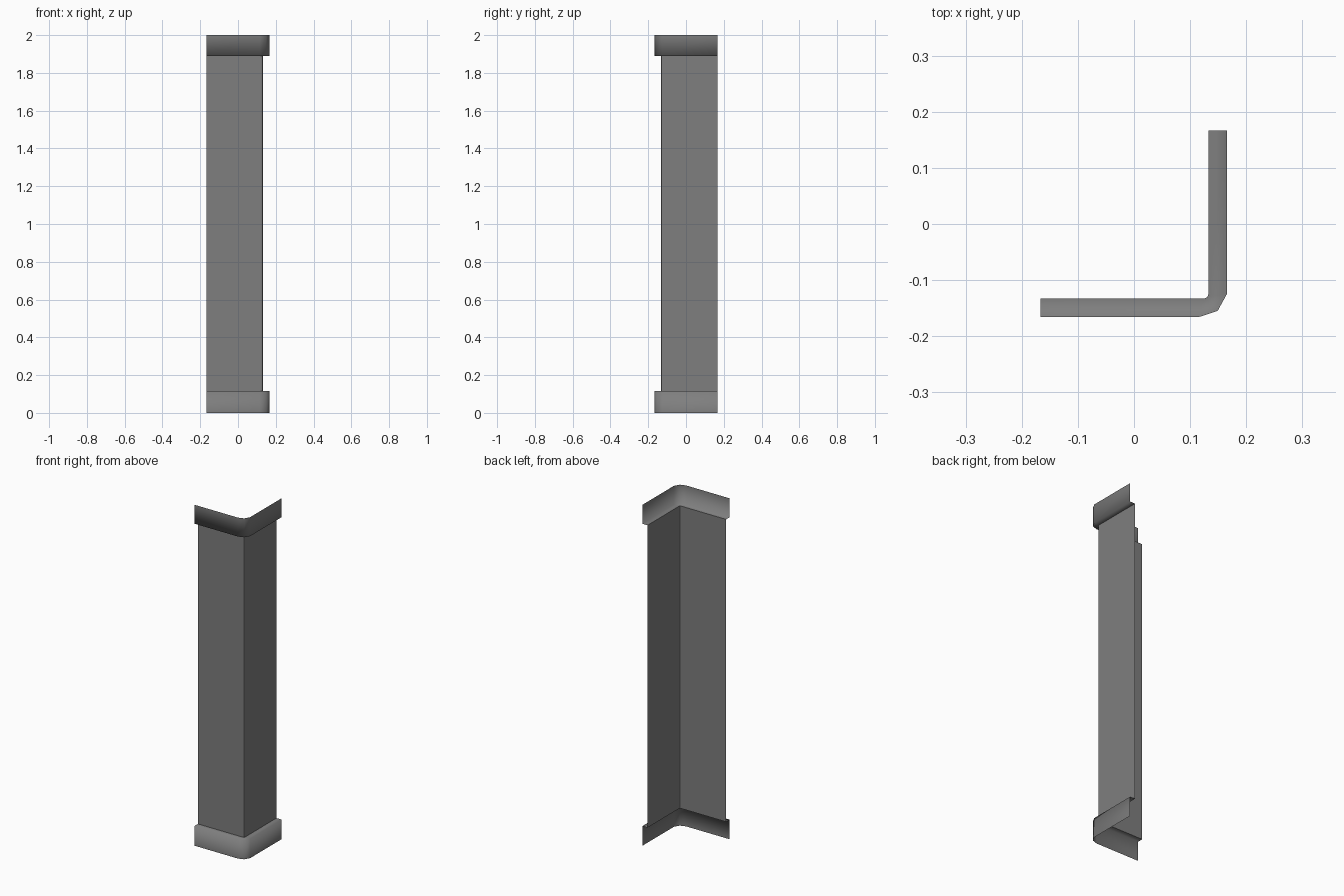
import bpy

cube = bpy.data.objects.get("Cube")
if cube:
    bpy.data.objects.remove(cube, do_unlink=True)

grey = bpy.data.materials.new("mid_grey")
grey.use_nodes = True
GREY = (0.21, 0.21, 0.21, 1)
grey.diffuse_color = GREY
bsdf = next(n for n in grey.node_tree.nodes if n.type == 'BSDF_PRINCIPLED')
bsdf.inputs["Base Color"].default_value = GREY
bsdf.inputs["Roughness"].default_value = 0.8

END, HEIGHT = 0.167, 2.0
LOW, HIGH = 0.115, 1.889

# L-shaped plan paths, from the free front edge round the corner to the back
inner = [(-END, -0.133), (0.125, -0.133), (0.131, -0.130), (0.133, -0.124), (0.133, END)]
outer = [(-END, -0.166), (0.115, -0.166), (0.149, -0.155), (0.166, -0.124), (0.166, END)]


def sheet(name, rows, smooth):
    """Skin a thin sheet over rows of (path, height), listed bottom to top."""
    n = len(inner)
    verts = [(x, y, z) for path, z in rows for x, y in path]
    faces = [(r * n + i, r * n + i + 1, (r + 1) * n + i + 1, (r + 1) * n + i)
             for r in range(len(rows) - 1) for i in range(n - 1)]
    mesh = bpy.data.meshes.new(name)
    mesh.from_pydata(verts, [], faces)
    mesh.materials.append(grey)
    for p in mesh.polygons:
        p.use_smooth = smooth
    obj = bpy.data.objects.new(name, mesh)
    bpy.context.collection.objects.link(obj)


# Tall corner panel, with a wider band and a ledge at each end
sheet("corner_panel", [(inner, LOW), (inner, HIGH)], False)
sheet("bottom_band", [(outer, 0), (outer, LOW), (inner, LOW)], True)
sheet("top_band", [(inner, HIGH), (outer, HIGH), (outer, HEIGHT)], True)
